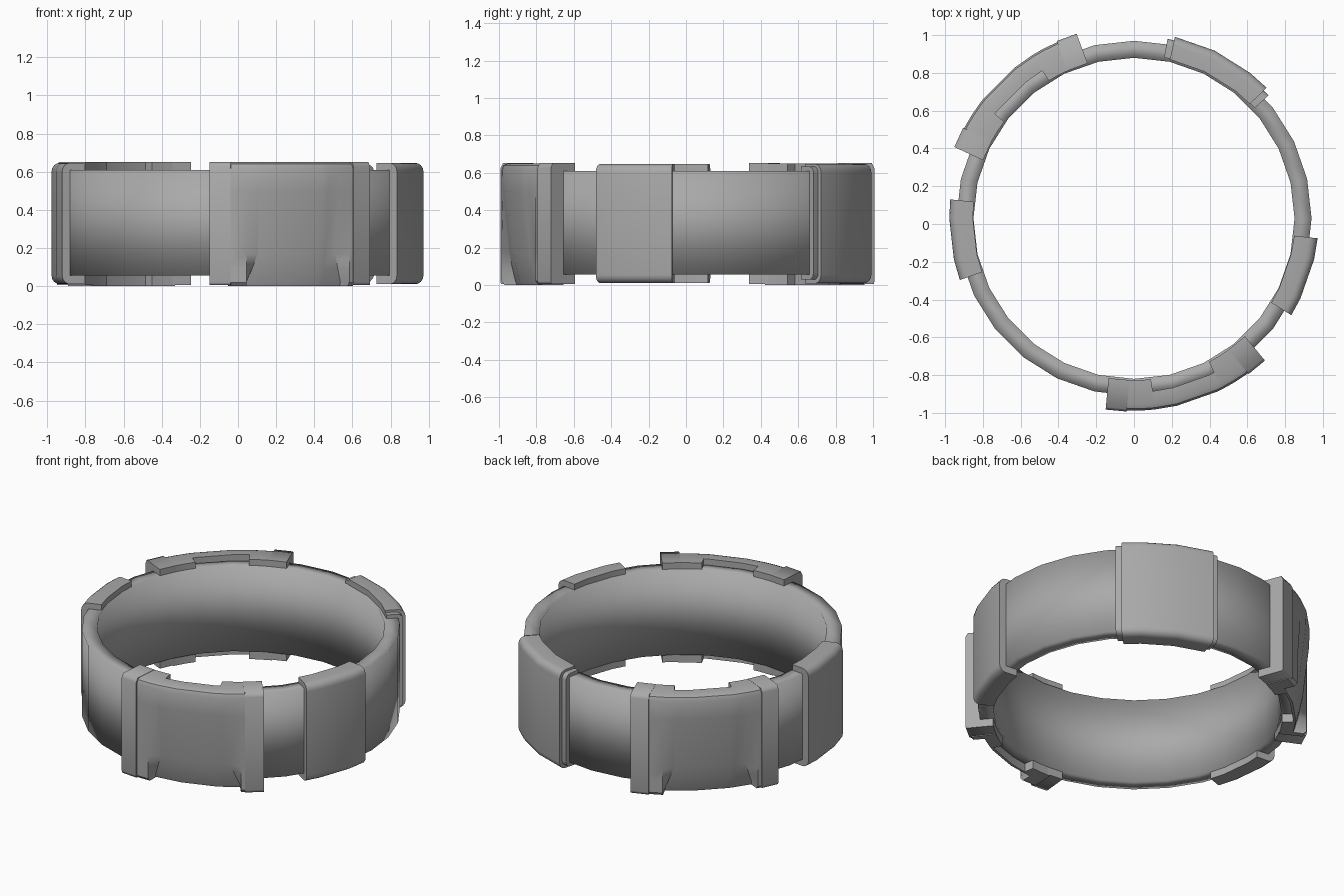
import bpy, bmesh, math
from mathutils import Vector

if "Cube" in bpy.data.objects:
    bpy.data.objects.remove(bpy.data.objects["Cube"])

CY = 0.03                      # ring centre on y
STEP = 360 / 28                # ring facets
TURN = 16 * STEP               # offset between matching clamps

grey = bpy.data.materials.new("dark_grey")
grey.diffuse_color = (0.4, 0.4, 0.4, 1)
grey.use_nodes = True
grey.node_tree.nodes["Principled BSDF"].inputs["Base Color"].default_value = grey.diffuse_color


def finish(name, bm, angle):
    bmesh.ops.recalc_face_normals(bm, faces=bm.faces)
    me = bpy.data.meshes.new(name)
    bm.to_mesh(me)
    bm.free()
    me.materials.append(grey)
    ob = bpy.data.objects.new(name, me)
    bpy.context.collection.objects.link(ob)
    bpy.ops.object.select_all(action='DESELECT')
    ob.select_set(True)
    bpy.context.view_layer.objects.active = ob
    bpy.ops.object.shade_smooth_by_angle(angle=math.radians(angle))
    return ob


def sweep(name, stations, closed=False, angle=50):
    """Loft (angle, [(r, z, angle shift), ...]) sections around the ring centre."""
    bm = bmesh.new()
    rows = []
    for ang, prof in stations:
        row = []
        for r, z, *shift in prof:
            a = math.radians(ang + sum(shift))
            row.append(bm.verts.new((r * math.cos(a), r * math.sin(a) + CY, z)))
        rows.append(row)
    n = len(rows[0])
    pairs = list(zip(rows, rows[1:]))
    if closed:
        pairs.append((rows[-1], rows[0]))
    for a, b in pairs:
        for i in range(n):
            j = (i + 1) % n
            bm.faces.new((a[i], a[j], b[j], b[i]))
    if not closed:
        bm.faces.new(rows[0])
        bm.faces.new(rows[-1])
    return finish(name, bm, angle)


def rounded(ri, ro, z0, z1, rad):
    """Radial section with rounded outer corners."""
    pts = [(ri, z0)]
    for zc, start in ((z0 + rad, -90), (z1 - rad, 0)):
        for k in range(5):
            a = math.radians(start + k * 22.5)
            pts.append((ro - rad + rad * math.cos(a), zc + rad * math.sin(a)))
    return pts + [(ri, z1)]


def pocket(ri, d, shift):
    """Large clamp section: d = 1 is full pocket with the undercut lower lip."""
    return [(ri, 0.0), (1.0 - d * 0.065, 0.0, shift), (1.018 - d * 0.075, 0.02, shift),
            (1.018 - d * 0.055, 0.095, shift * 0.45), (1.018 - d * 0.04, 0.17),
            (1.018 - d * 0.004, 0.5), (1.018, 0.615),
            (1.008, 0.64), (0.985, 0.65), (ri, 0.65)]


def post(name, ang):
    """Straight post gripping the ring, slightly chamfered top and bottom."""
    a = math.radians(ang)
    rad = Vector((math.cos(a), math.sin(a), 0))
    tan = Vector((-math.sin(a), math.cos(a), 0))
    prof = [(0.855, 0.005), (1.018, 0.005), (1.022, 0.02),
            (1.022, 0.625), (1.008, 0.651), (0.855, 0.651)]
    bm = bmesh.new()
    ends = [[bm.verts.new(rad * r + tan * t + Vector((0, CY, z))) for r, z in prof]
            for t in (-0.056, 0.056)]
    bm.faces.new(ends[0])
    bm.faces.new(ends[1])
    for i in range(6):
        j = (i + 1) % 6
        bm.faces.new((ends[0][i], ends[0][j], ends[1][j], ends[1][i]))
    finish(name, bm, 89)


# Main band, softly shaded over its rims
band = [(0.85, 0.055), (0.94, 0.055), (0.94, 0.61), (0.85, 0.61)]
sweep("band", [(90 + i * STEP, band) for i in range(28)], closed=True, angle=180)

# Two large clamps with a sunken pocket and end posts
layout = [(-93, .857, 0, 0), (-87.5, .857, 0, 0), (-84, .857, 1, -3.3), (-83.8, .92, 1, -3.3),
          (-77.14, .92, 1, 0), (-64.29, .92, 1, 0), (-62.6, .92, 1, 0),
          (-62.4, .857, 1, 0), (-58.6, .857, 1, 3.3), (-55, .857, 0, 0), (-53, .857, 0, 0)]
for label, off in (("front", 0), ("back", TURN)):
    sweep(label + "_clamp", [(a + off, pocket(ri, d, s)) for a, ri, d, s in layout], angle=35)
    post(label + "_clamp_post_a", -95.3 + off)
    post(label + "_clamp_post_b", -50.5 + off)

# Two small rounded side clips
clip = rounded(0.853, 0.978, 0.01, 0.647, 0.045)
for label, off in (("right", 0), ("left", TURN)):
    sweep(label + "_clip", [(a + off, clip) for a in (-6.2, -12.86, -25.71, -31.6)])

# Single wide clip on its thinner backing strip
cover = rounded(0.862, 0.985, 0.008, 0.648, 0.045)
backing = rounded(0.866, 0.966, 0.028, 0.634, 0.035)
sweep("wide_clip", [(a, cover) for a in (77.3, 64.29, 51.43, 44.6)])
sweep("wide_clip_backing", [(a, backing) for a in (79.4, 77.14, 64.29, 51.43, 42.4)])
